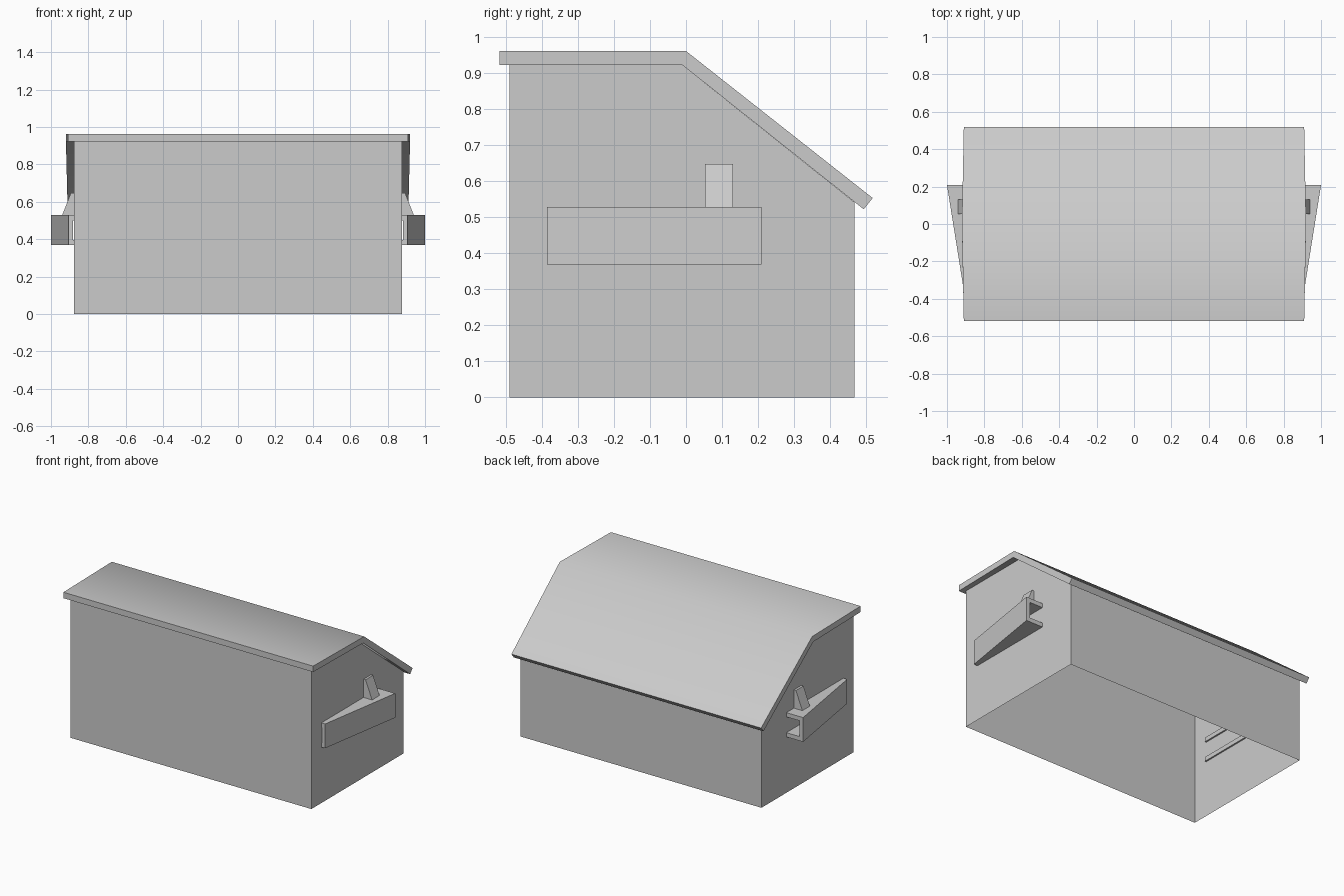
import bpy, bmesh, math

cube = bpy.data.objects.get("Cube")
if cube:
    bpy.data.objects.remove(cube, do_unlink=True)

grey = bpy.data.materials.new("plain grey")
grey.use_nodes = True
colour = (0.6, 0.6, 0.6, 1)
grey.diffuse_color = colour
grey.node_tree.nodes["Principled BSDF"].inputs["Base Color"].default_value = colour


def bridge(name, ring_a, ring_b, skip=()):
    """Join two matching outlines with side faces and cap both ends."""
    bm = bmesh.new()
    a = [bm.verts.new(p) for p in ring_a]
    b = [bm.verts.new(p) for p in ring_b]
    n = len(a)
    for i in range(n):
        if i not in skip:
            j = (i + 1) % n
            bm.faces.new((a[i], a[j], b[j], b[i]))
    bm.faces.new(a[::-1])
    bm.faces.new(b)
    bmesh.ops.recalc_face_normals(bm, faces=bm.faces)
    mesh = bpy.data.meshes.new(name)
    bm.to_mesh(mesh)
    bm.free()
    mesh.materials.append(grey)
    obj = bpy.data.objects.new(name, mesh)
    bpy.context.collection.objects.link(obj)
    return obj


# Thin-walled bin body, open underneath and closed above by the lid
wall = 0.878
body = [(-0.49, 0), (0.468, 0), (0.468, 0.541), (-0.01, 0.922), (-0.49, 0.922)]
bridge("bin_body",
       [(-wall, y, z) for y, z in body],
       [(wall, y, z) for y, z in body], skip=(0, 2, 3))

# Bent lid, slightly wider at the fold: (half width, y, z)
lid_outline = [(0.91, -0.518, 0.922), (0.92, -0.01, 0.922), (0.91, 0.493, 0.522),
               (0.91, 0.518, 0.553), (0.92, 0.0, 0.961), (0.91, -0.518, 0.961)]
lid = bridge("lid",
             [(-x, y, z) for x, y, z in lid_outline],
             [(x, y, z) for x, y, z in lid_outline])
bpy.ops.object.select_all(action="DESELECT")
lid.select_set(True)
bpy.context.view_layer.objects.active = lid
bpy.ops.object.shade_smooth_by_angle(angle=math.radians(45))


def channel(side, y, outer, web):
    """C-shaped cross-section, open towards the bin wall."""
    low, high, t, inner = 0.368, 0.528, 0.028, 0.868
    xz = [(inner, low), (outer, low), (outer, high), (inner, high),
          (inner, high - t), (web, high - t), (web, low + t), (inner, low + t)]
    return [(side * x, y, z) for x, z in xz]


# Tapered lifting channels with a wedge-shaped gusset on top of each
for label, side in (("left", 1), ("right", -1)):
    bridge(label + "_lifting_channel",
           channel(side, -0.386, 0.905, 0.881),
           channel(side, 0.209, 1.0, 0.975))
    wedge = [(0.87, 0.526), (0.941, 0.526), (0.893, 0.648), (0.87, 0.648)]
    bridge(label + "_gusset",
           [(side * x, 0.053, z) for x, z in wedge],
           [(side * x, 0.131, z) for x, z in wedge])
